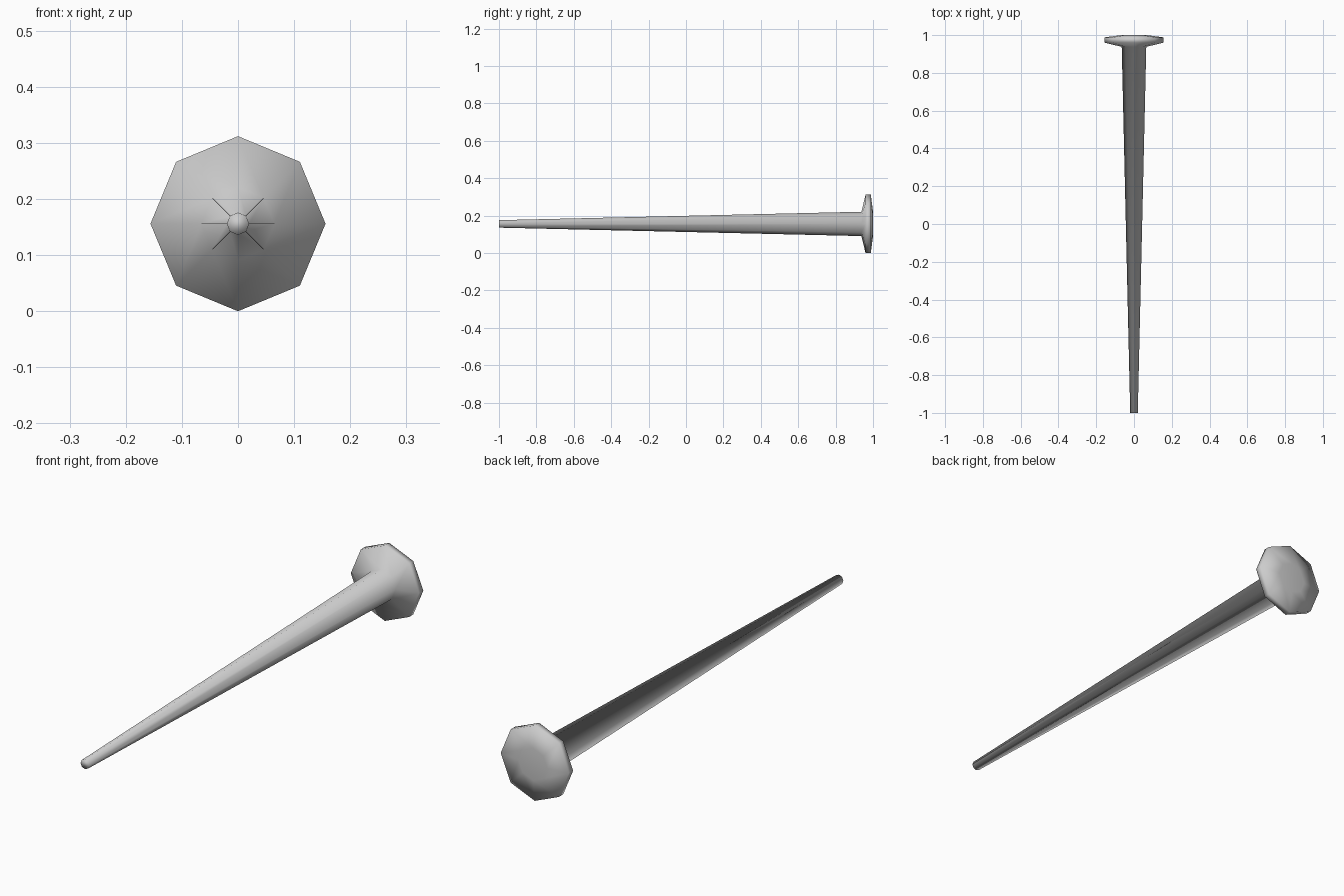
import bpy, bmesh, math

if "Cube" in bpy.data.objects:
    bpy.data.objects.remove(bpy.data.objects["Cube"])

SIDES = 8
CENTRE_Z = 0.156

# nail profile: (y, radius) from tip to head
profile = [(-1.0, 0.020), (0.938, 0.065), (0.960, 0.156),
           (0.988, 0.156), (1.0, 0.066)]

bm = bmesh.new()

# octagonal rings along the length
rings = []
for y, r in profile:
    angles = [2 * math.pi * i / SIDES for i in range(SIDES)]
    rings.append([bm.verts.new((r * math.cos(a), y, CENTRE_Z + r * math.sin(a)))
                  for a in angles])

# shank and head sides
for a, b in zip(rings, rings[1:]):
    for i in range(SIDES):
        j = (i + 1) % SIDES
        bm.faces.new((a[i], a[j], b[j], b[i]))

# tip and head caps
bm.faces.new(rings[0])
bm.faces.new(rings[-1])
bmesh.ops.recalc_face_normals(bm, faces=bm.faces)
for f in bm.faces:
    f.smooth = True

mesh = bpy.data.meshes.new("nail")
bm.to_mesh(mesh)
bm.free()
bpy.context.collection.objects.link(bpy.data.objects.new("nail", mesh))
